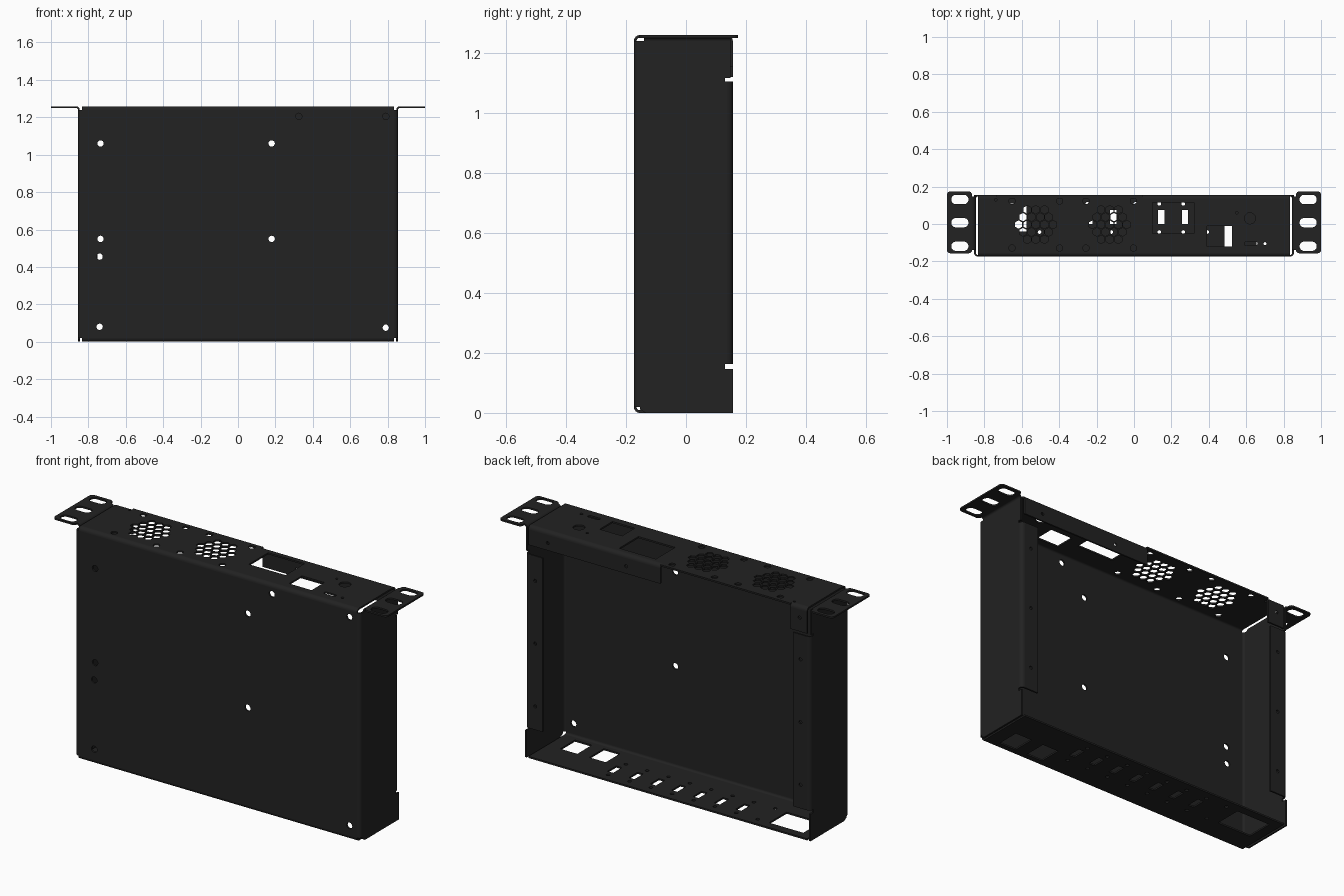
import bpy, math
from mathutils import Matrix

if "Cube" in bpy.data.objects:
    bpy.data.objects.remove(bpy.data.objects["Cube"])

T = 0.009                      # sheet thickness
R = 0.02                       # outer bend radius
W, TOP = 0.855, 1.259          # half width of the box, overall height
YF, YB = -0.174, 0.156         # front and back of the box

black = bpy.data.materials.new("black_paint")
black.diffuse_color = (0.016, 0.016, 0.016, 1)
black.use_nodes = True
black.node_tree.nodes["Principled BSDF"].inputs["Base Color"].default_value = black.diffuse_color


# Outlines
def rect(u0, u1, v0, v1, r=0.0, n=4):
    if r == 0:
        return [(u0, v0), (u1, v0), (u1, v1), (u0, v1)]
    pts = []
    for i, (u, v) in enumerate([(u1 - r, v1 - r), (u0 + r, v1 - r),
                                (u0 + r, v0 + r), (u1 - r, v0 + r)]):
        for k in range(n + 1):
            a = math.pi / 2 * (i + k / n)
            pts.append((u + r * math.cos(a), v + r * math.sin(a)))
    return pts


def circle(u, v, r, n=16, turn=0.0):
    return [(u + r * math.cos(turn + 2 * math.pi * k / n),
             v + r * math.sin(turn + 2 * math.pi * k / n)) for k in range(n)]


# Frames: (u, v, normal) directions for each kind of panel
FRAMES = {
    "flat": ((1, 0, 0), (0, 1, 0), (0, 0, 1)),
    "front": ((1, 0, 0), (0, 0, 1), (0, -1, 0)),
    "side": ((0, 1, 0), (0, 0, 1), (1, 0, 0)),
}


def sheet(name, frame, offset, outline, holes=(), thick=T):
    """Extruded panel with holes; offset is the centre along the normal."""
    cu = bpy.data.curves.new(name, 'CURVE')
    cu.dimensions = '2D'
    cu.fill_mode = 'BOTH'
    cu.extrude = thick / 2
    for loop in [outline, *holes]:
        s = cu.splines.new('POLY')
        s.points.add(len(loop) - 1)
        for p, (u, v) in zip(s.points, loop):
            p.co = (u, v, 0, 1)
        s.use_cyclic_u = True
    tmp = bpy.data.objects.new(name + "_outline", cu)
    bpy.context.scene.collection.objects.link(tmp)
    bpy.context.view_layer.update()
    dg = bpy.context.evaluated_depsgraph_get()
    me = bpy.data.meshes.new_from_object(tmp.evaluated_get(dg))
    bpy.data.objects.remove(tmp)
    u, v, n = FRAMES[frame]
    m = Matrix((u, v, n)).transposed().to_4x4()
    m.translation = [c * offset for c in n]
    me.transform(m)
    me.materials.clear()
    me.materials.append(black)
    me.shade_flat()
    me.name = name
    ob = bpy.data.objects.new(name, me)
    bpy.context.scene.collection.objects.link(ob)
    return ob


def bend(name, frame, cu, cv, quarter, a, b, r=R, n=6):
    """Rounded sheet corner: quarter ring about (cu, cv), run from a to b."""
    ang = [math.pi / 2 * (quarter + k / n) for k in range(n + 1)]
    ring = [(cu + r * math.cos(t), cv + r * math.sin(t)) for t in ang]
    ring += [(cu + (r - T) * math.cos(t), cv + (r - T) * math.sin(t)) for t in reversed(ang)]
    ob = sheet(name, frame, (a + b) / 2, ring, thick=b - a)
    bpy.ops.object.select_all(action='DESELECT')
    ob.select_set(True)
    bpy.context.view_layer.objects.active = ob
    bpy.ops.object.shade_smooth_by_angle(angle=math.radians(35))
    return ob


XI = W - R                     # inner end of the flat panels
h = T / 2

# Front panel with mounting holes
holes = [circle(x, z, 0.017) for x, z in
         [(-.735, 1.06), (.18, 1.06), (-.735, .55), (.18, .55), (-.74, .455),
          (-.74, .08), (.79, .075), (.325, 1.205), (.79, 1.205)]]
sheet("front_panel", "front", -(YF + h), rect(-XI, XI, R, TOP - R), holes)

# Top panel: two fan grilles, screw holes and connector cutouts
holes = []
P = 0.046
for fx in (-.525, -.13):
    for row in range(-3, 4):
        for col in range(-4, 5):
            dx, dy = (col + (row % 2) / 2) * P, row * P * 0.866
            if math.hypot(dx, dy) < 0.118:
                holes.append(circle(fx + dx, dy - .003, 0.0225, 6, math.pi / 6))
    holes += [circle(fx + sx * .127, sy * .126 - .003, 0.017)
              for sx in (-1, 1) for sy in (-1, 1)]
holes += [rect(.10, .32, -.05, .115), rect(.39, .525, -.12, -.01),
          circle(.62, .03, .03), rect(.59, .66, -.115, -.095, .009),
          circle(.70, -.105, .008), circle(-.74, .13, .007),
          circle(.44 + .11, .06, .007)]
sheet("top_panel", "flat", TOP - h, rect(-XI, XI, YF + R, YB - R), holes)
sheet("top_panel_back_lip", "flat", TOP - h, rect(-.735, .045, YB - R, YB))

# Bottom panel: port windows and a row of connector slots
holes = [rect(.655, .757, -.13, -.005), rect(.485, .583, -.13, -.005),
         rect(-.78, -.575, -.04, .11)]
for i in range(8):
    x = .401 - i * .128
    if i < 7:
        holes.append(rect(x - .017, x + .017, 0, .075))
    holes += [circle(x - .01, y, .01, 12) for y in (.108, -.043)]
sheet("bottom_panel", "flat", h, rect(-XI, XI, YF + R, YB), holes)

# Long rounded folds along the front panel
bend("top_front_fold", "side", YF + R, TOP - R, 1, -XI, XI)
bend("bottom_front_fold", "side", YF + R, R, 2, -XI, XI)

# Back flanges folded down from the top panel
for label, x0, x1, z0, hx in (("wide", .045, XI, 1.155, (.25, .72)),
                              ("small", -XI, -.735, 1.12, (-.79,))):
    sheet(label + "_top_flange", "front", -(YB - h), rect(x0, x1, z0, TOP - R),
          [circle(x, 1.195, .009, 12) for x in hx])
    bend(label + "_top_flange_fold", "side", YB - R, TOP - R, 0, x0, x1)

# Sides, their back flanges and the rack ears, on both ends
EX = 0.87                      # where the ear becomes flat
for s, label in ((1, "right"), (-1, "left")):
    side = [(YF + R, .012), (YF + R + .02, 0), (YB, 0), (YB, .147), (.13, .147),
            (.13, .163), (YB - R, .163), (YB - R, 1.105), (.13, 1.105),
            (.13, 1.116), (.148, 1.116), (.148, TOP - R), (YF + R, TOP - R)]
    sheet(label + "_side", "side", s * (W - h), side)
    q = 3 if s > 0 else 2
    bend(label + "_front_fold", "flat", s * XI, YF + R, q, R, TOP - R)
    bend(label + "_back_fold", "flat", s * XI, YB - R, 0 if s > 0 else 1, .163, 1.105)
    lo, hi = sorted((s * (W - .105), s * XI))
    sheet(label + "_back_flange", "front", -(YB - h), rect(lo, hi, .163, 1.105),
          [circle(s * (W - .06), z, .009, 12) for z in (.29, .63, .97)])
    # Ear with three slots
    bend(label + "_ear_fold", "front", s * (W - T + R), TOP - R,
         1 if s > 0 else 0, -.148, .14)
    lo, hi = sorted((s * (W - T + R), s))
    slots = [rect(*sorted((s * .885, s * .977)), y - .025, y + .025, .024)
             for y in (.131, .007, -.119)]
    sheet(label + "_ear", "flat", TOP - h, rect(lo, hi, -.157, .174, .018), slots)
